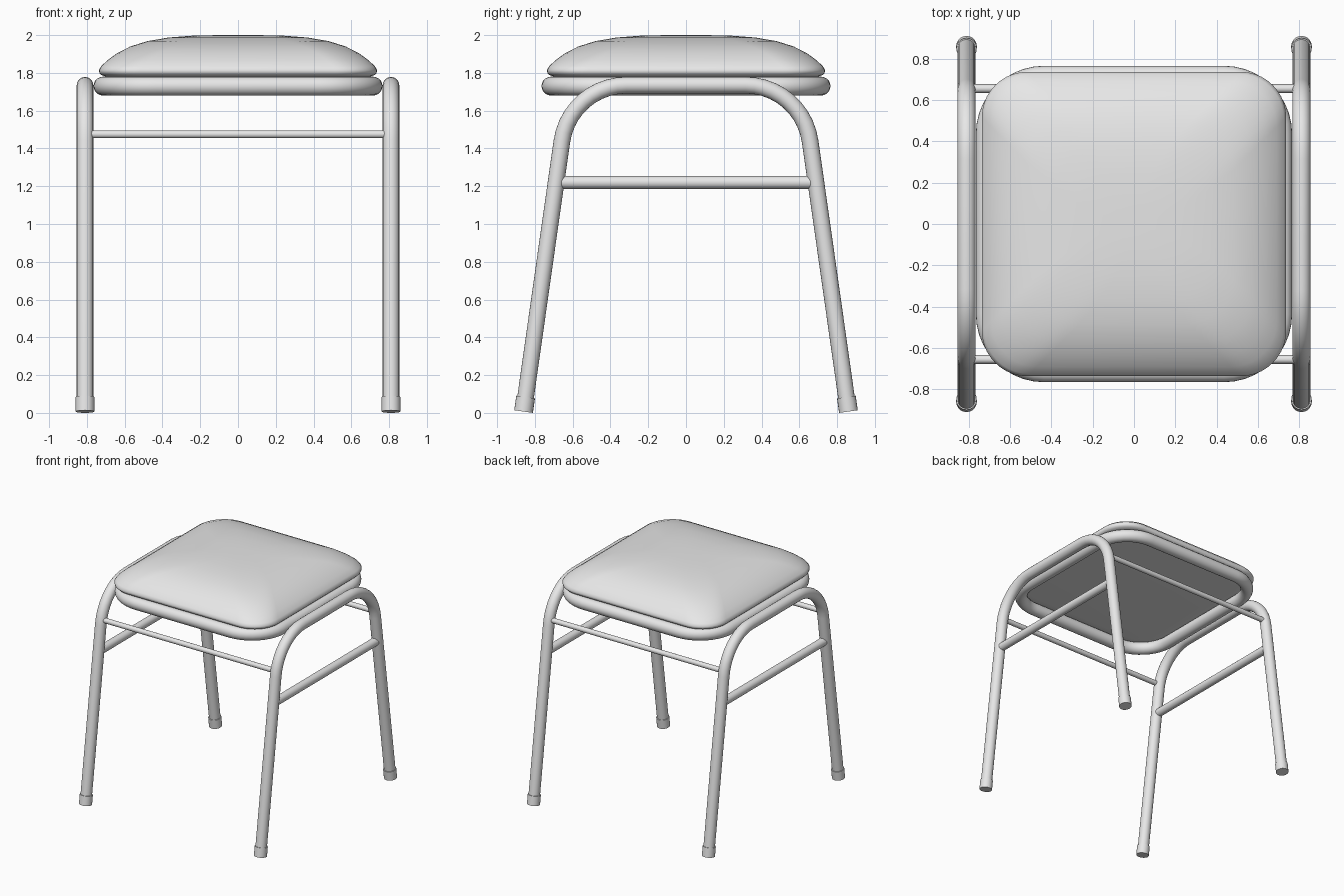
import bpy, bmesh, math
from mathutils import Vector

cube = bpy.data.objects.get("Cube")
if cube:
    bpy.data.objects.remove(cube, do_unlink=True)

grey = bpy.data.materials.new("light_grey")
grey.use_nodes = True
grey.diffuse_color = (0.8, 0.8, 0.8, 1)
grey.node_tree.nodes["Principled BSDF"].inputs["Base Color"].default_value = (0.8, 0.8, 0.8, 1)


def finish(name, bm):
    """Turn a bmesh into a smooth shaded grey object."""
    bmesh.ops.recalc_face_normals(bm, faces=bm.faces)
    mesh = bpy.data.meshes.new(name)
    bm.to_mesh(mesh)
    bm.free()
    mesh.materials.append(grey)
    obj = bpy.data.objects.new(name, mesh)
    bpy.context.collection.objects.link(obj)
    bpy.ops.object.select_all(action='DESELECT')
    obj.select_set(True)
    bpy.context.view_layer.objects.active = obj
    bpy.ops.object.shade_smooth_by_angle(angle=math.radians(50))


def loft(bm, rings, closed=False):
    """Skin a list of point rings, capping the ends if it is open."""
    rows = [[bm.verts.new(p) for p in ring] for ring in rings]
    n = len(rows[0])
    for i in range(len(rows) if closed else len(rows) - 1):
        a, b = rows[i], rows[(i + 1) % len(rows)]
        for j in range(n):
            k = (j + 1) % n
            bm.faces.new((a[j], a[k], b[k], b[j]))
    if not closed:
        bm.faces.new(rows[0])
        bm.faces.new(rows[-1])


def tube(name, path, radius, side, closed=False, sides=20):
    """Sweep a circle along a planar path; side is the plane's normal."""
    path = [Vector(p) for p in path]
    side = Vector(side)
    n = len(path)
    rings = []
    for i, p in enumerate(path):
        before = path[i - 1] if closed or i else p
        after = path[(i + 1) % n] if closed or i < n - 1 else p
        across = (after - before).normalized().cross(side)
        rings.append([p + radius * (math.cos(t) * across + math.sin(t) * side)
                      for t in (2 * math.pi * j / sides for j in range(sides))])
    bm = bmesh.new()
    loft(bm, rings, closed)
    finish(name, bm)


def fillet(corner, u, v, length, steps=10):
    """Arc rounding a corner between unit directions u and v."""
    half = u.angle(v) / 2
    centre = corner + (u + v).normalized() * (length / math.cos(half))
    start = (corner + u * length - centre).normalized()
    end = (corner + v * length - centre).normalized()
    radius = length * math.tan(half)
    return [centre + start.slerp(end, i / steps) * radius for i in range(steps + 1)]


def rounded_square(half, r, z, steps=10):
    pts = []
    for q in range(4):
        cx = (half - r) * (1 if q in (0, 3) else -1)
        cy = (half - r) * (1 if q < 2 else -1)
        for i in range(steps + 1):
            t = (q + i / steps) * math.pi / 2
            pts.append((cx + r * math.cos(t), cy + r * math.sin(t), z))
    return pts


# Bent leg arches with feet and side rails
for side_name, x in (("right", -0.81), ("left", 0.81)):
    foot = Vector((x, -0.86, 0.007))
    bend = Vector((x, -0.615, 1.735))
    up = (bend - foot).normalized()
    half = [foot + up * 0.02] + fillet(bend, -up, Vector((0, 1, 0)), 0.3)
    arch = half + [Vector((p.x, -p.y, p.z)) for p in reversed(half)]
    tube(side_name + "_leg_arch", arch, 0.044, (1, 0, 0))
    tube(side_name + "_side_rail", [(x, -0.685, 1.22), (x, 0.685, 1.22)], 0.034, (1, 0, 0))
    for end_name, s in (("front", 1), ("back", -1)):
        cap = [foot, foot + up * 0.078]
        tube(f"{end_name}_{side_name}_foot", [(p.x, p.y * s, p.z) for p in cap],
             0.05, (1, 0, 0))

# Thin cross rails between the arches
for end_name, y in (("front", -0.655), ("back", 0.655)):
    tube(end_name + "_cross_rail", [(-0.81, y, 1.475), (0.81, y, 1.475)], 0.021, (0, 1, 0))

# Tubular seat frame
tube("seat_frame", rounded_square(0.715, 0.28, 1.73), 0.05, (0, 0, 1), closed=True)

# Domed cushion: half width, corner radius, height
profile = [(0.64, 0.18, 1.776), (0.70, 0.2, 1.781), (0.722, 0.21, 1.788), (0.734, 0.22, 1.8),
           (0.736, 0.22, 1.815), (0.725, 0.22, 1.835), (0.69, 0.22, 1.868), (0.64, 0.22, 1.904),
           (0.57, 0.22, 1.94), (0.48, 0.22, 1.968), (0.37, 0.2, 1.987), (0.24, 0.16, 1.997),
           (0.10, 0.08, 2.0)]
bm = bmesh.new()
loft(bm, [rounded_square(*ring) for ring in profile])
finish("seat_cushion", bm)
